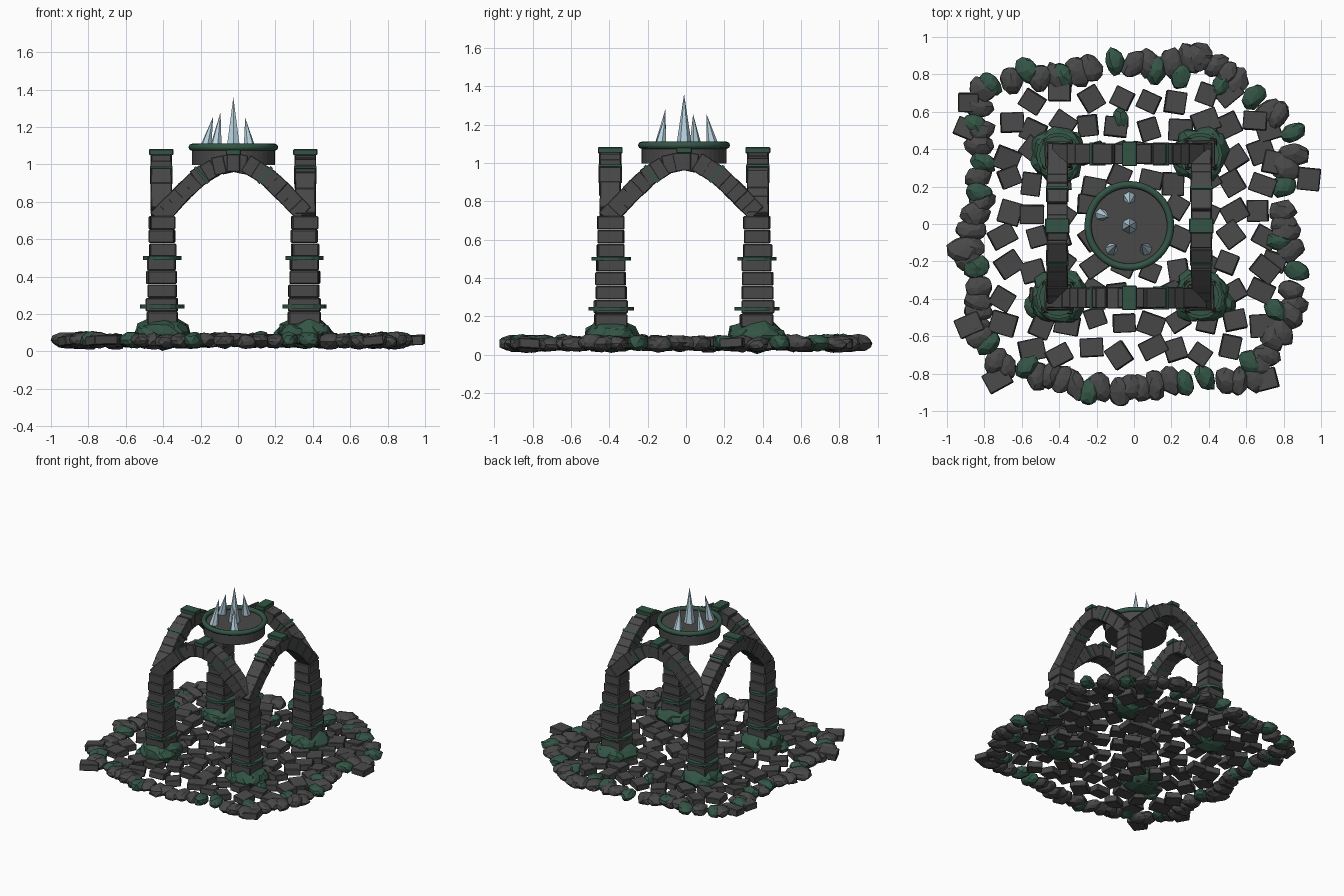
import bpy, bmesh, math, random
from mathutils import Matrix, Vector

random.seed(7)
cube = bpy.data.objects.get("Cube")
if cube:
    bpy.data.objects.remove(cube, do_unlink=True)


def material(name, rgb):
    m = bpy.data.materials.new(name)
    m.use_nodes = True
    m.diffuse_color = (*rgb, 1)
    bsdf = next(n for n in m.node_tree.nodes if n.type == 'BSDF_PRINCIPLED')
    bsdf.inputs["Base Color"].default_value = (*rgb, 1)
    return m


STONE, MOSS, ICE = 0, 1, 2
MATS = [material("dark stone", (0.068, 0.066, 0.066)),
        material("mossy green", (0.033, 0.09, 0.06)),
        material("pale ice", (0.48, 0.66, 0.75))]
CENTRE = Vector((-0.025, -0.01, 0))
HALF = 0.385          # centre to arch plane
uni = random.uniform


def finish(bm, name):
    mesh = bpy.data.meshes.new(name)
    bm.to_mesh(mesh)
    bm.free()
    for m in MATS:
        mesh.materials.append(m)
    obj = bpy.data.objects.new(name, mesh)
    bpy.context.collection.objects.link(obj)
    return obj


def paint(verts, mat):
    for f in {f for v in verts for f in v.link_faces}:
        f.material_index = mat


def place(loc, rot=None):
    return Matrix.Translation(loc) @ (rot or Matrix())


def box(bm, matrix, size, mat=STONE, bevel=0.004):
    verts = bmesh.ops.create_cube(bm, size=1, matrix=matrix @ Matrix.Diagonal((*size, 1)))["verts"]
    paint(verts, mat)
    if bevel:
        edges = list({e for v in verts for e in v.link_edges})
        bmesh.ops.bevel(bm, geom=edges, offset=bevel, segments=1, affect='EDGES', material=mat)


def cone(bm, matrix, r1, r2, height, mat, sides):
    verts = bmesh.ops.create_cone(bm, cap_ends=True, segments=sides, radius1=r1, radius2=r2,
                                  depth=height, matrix=matrix)["verts"]
    paint(verts, mat)


def rock(bm, loc, size, angle, mat):
    verts = bmesh.ops.create_icosphere(bm, subdivisions=2, radius=1)["verts"]
    paint(verts, mat)
    m = place(loc, Matrix.Rotation(angle, 4, 'Z')) @ Matrix.Diagonal((*size, 1))
    for v in verts:
        v.co = m @ (v.co * uni(0.85, 1.08))


def along(points, step):
    """Evenly spaced (position, direction) samples on a polyline."""
    out, carry = [], 0.0
    for a, b in zip(points, points[1:]):
        a, b = Vector(a), Vector(b)
        length = (b - a).length
        while carry < length:
            out.append((a.lerp(b, carry / length), (b - a).normalized()))
            carry += step
        carry -= length
    return out


# Outer ring of boulders: mossy ones at set places, bare ones filling the gaps
ring = [(-.8, .75), (-.4, .8), (-.12, .88), (.2, .85), (.35, .89), (.6, .73), (.85, .48),
        (.8, .12), (.86, -.25), (.83, -.5), (.64, -.82), (.2, -.86), (0, -.88), (-.25, -.87),
        (-.7, -.76), (-.86, -.53), (-.84, -.35), (-.89, -.14), (-.82, .1), (-.83, .5), (-.8, .75)]
mossy = [(-.77, .75), (-.57, .82), (-.38, .79), (-.1, .87), (.12, .82), (.25, .79), (.47, .74),
         (.64, .68), (.85, .49), (.8, .2), (.77, -.09), (.87, -.25), (.76, -.46), (.62, -.74),
         (.38, -.82), (.27, -.85), (-.24, -.9), (-.57, -.76), (-.78, -.64), (-.84, -.23),
         (-.83, .17), (-.81, .33), (-.85, .53)]
bm = bmesh.new()
for p in mossy:
    rock(bm, (*p, .062), (.077, uni(.052, .06), .045), math.atan2(p[1], p[0]), MOSS)
for p, d in along(ring, 0.074):
    if min((p - Vector(q)).length for q in mossy) > 0.052:
        loc = (p.x + uni(-.02, .02), p.y + uni(-.02, .02), uni(.052, .064))
        rock(bm, loc, (uni(.055, .07), uni(.075, .09), uni(.038, .046)),
             math.atan2(d.y, d.x) + uni(-.5, .5), STONE)
rock(bm, (-.91, -.14, .06), (.09, .085, .046), 0, STONE)
rock(bm, (.34, .9, .06), (.085, .075, .046), 0, STONE)
finish(bm, "boulder_ring")

# Paving slabs, loosely laid, with a few strays beyond the ring
bm = bmesh.new()


def slab(x, y, angle, size=None):
    rot = Matrix.Rotation(angle, 4, 'Z') @ Matrix.Rotation(uni(-.12, .12), 4, 'X') \
        @ Matrix.Rotation(uni(-.12, .12), 4, 'Y')
    box(bm, place((x, y, uni(.052, .066)), rot), size or (uni(.1, .14), uni(.095, .125), .05))


COUNT, PITCH = 10, 0.15
for i in range(COUNT):
    for j in range(COUNT):
        x = (i - (COUNT - 1) / 2) * PITCH + uni(-.03, .03)
        y = (j - (COUNT - 1) / 2) * PITCH + uni(-.03, .03)
        if math.hypot(x, y) < 0.92:
            slab(x, y, uni(-.7, .7))
for x, y, a in [(-.885, .65, 0), (-.9, .51, -.4), (.71, -.83, .25), (-.73, -.83, .5),
                (.75, -.2, -.3), (-.88, -.54, .4), (.72, .5, .3), (.74, .33, -.2)]:
    slab(x, y, a)
slab(.935, .24, -.1, (.12, .12, .05))
finish(bm, "paving_slabs")

# Small mossy stones among the paving
bm = bmesh.new()
for x, y in [(-.07, .56), (-.54, -.45), (.5, -.42)]:
    rock(bm, (x, y, .06), (.045, .065, .045), .3, MOSS)
finish(bm, "moss_stones")

# Four piers: mossy mound, stacked blocks and two collars
for side_y, y_name in ((-1, "front"), (1, "back")):
    for side_x, x_name in ((-1, "right"), (1, "left")):
        base = CENTRE + Vector((side_x * .38, side_y * .38, 0))
        label = f"{y_name}_{x_name}"

        bm = bmesh.new()
        rock(bm, base + Vector((0, 0, .1)), (.16, .145, .09), uni(0, 3), MOSS)
        for k in range(4):
            a = k * math.tau / 4 + uni(.3, 1.2)
            off = Vector((math.cos(a) * .07, math.sin(a) * .07, uni(.09, .11)))
            rock(bm, base + off, (.09, .085, .06), a, MOSS)
        finish(bm, f"{label}_mound")

        bm = bmesh.new()
        rows, low, high = 8, 0.14, 0.725
        step = (high - low) / rows
        for k in range(rows):
            width = 0.168 - 0.0045 * k + uni(-.008, .008)
            loc = base + Vector((uni(-.005, .005), uni(-.005, .005), low + step * (k + .5)))
            box(bm, place(loc, Matrix.Rotation(uni(-.05, .05), 4, 'Z')),
                (width, width, step - .001), bevel=.006)
        for z, r in ((.24, .118), (.5, .102)):
            cone(bm, place(base + Vector((0, 0, z))), r, r, .02, MOSS, 16)
        finish(bm, f"{label}_pier")

# Four arches of wedge blocks, each turned a quarter about the centre
profile = [(-.385, .73), (-.27, .85), (-.18, .935), (-.09, .992), (0, 1.012)]
profile += [(-x, z) for x, z in profile[-2::-1]]
for turn, name in enumerate(("front", "left", "back", "right")):
    spin = Matrix.Translation(CENTRE) @ Matrix.Rotation(turn * math.pi / 2, 4, 'Z')
    bm = bmesh.new()
    for p, d in along(profile, 0.0585):
        rot = Matrix.Rotation(-math.atan2(d.y, d.x), 4, 'Y')
        box(bm, spin @ place((p.x, -HALF, p.y), rot),
            (.066, .11 + uni(-.005, .005), .1 + uni(-.005, .005)))
    # mossy bands on the haunches and the keystone cap
    for s in (-1, 1):
        rot = Matrix.Rotation(s * .7, 4, 'Y')
        box(bm, spin @ place((s * .17, -HALF, .943), rot), (.016, .122, .112), MOSS, 0)
    box(bm, spin @ place((0, -HALF, 1.066)), (.08, .13, .032), MOSS)
    box(bm, spin @ place((0, -HALF, 1.01)), (.07, .115, .1))
    finish(bm, f"{name}_arch")

# Hanging disc
bm = bmesh.new()
cone(bm, place(CENTRE + Vector((0, 0, 1.04))), .222, .222, .085, STONE, 40)
finish(bm, "disc")

# Rounded rim lathed around the disc
bm = bmesh.new()
section = []
for k in range(8):
    a = k * math.tau / 8
    section.append(bm.verts.new(CENTRE + Vector((.221 + .019 * math.cos(a), 0,
                                                 1.092 + .019 * math.sin(a)))))
edges = [bm.edges.new((section[k - 1], section[k])) for k in range(8)]
bmesh.ops.spin(bm, geom=section + edges, cent=CENTRE, axis=(0, 0, 1), angle=math.tau,
               steps=40, use_merge=True)
bmesh.ops.remove_doubles(bm, verts=bm.verts, dist=1e-4)
bmesh.ops.recalc_face_normals(bm, faces=bm.faces)
for f in bm.faces:
    f.material_index = MOSS
    f.smooth = True
finish(bm, "disc_rim")

# Ice spikes leaning to the middle
bm = bmesh.new()
for x, y, top, r in [(0, 0, 1.36, .042), (0, .15, 1.255, .034), (-.15, .06, 1.255, .034),
                     (-.095, -.125, 1.28, .034), (.088, -.125, 1.25, .034)]:
    foot = CENTRE + Vector((x, y, 1.08))
    tip = CENTRE + Vector((x * .72, y * .78, top))
    lean = (tip - foot).to_track_quat('Z', 'Y').to_matrix().to_4x4()
    cone(bm, place((foot + tip) / 2, lean), r, 0, (tip - foot).length, ICE, 6)
finish(bm, "ice_spikes")
